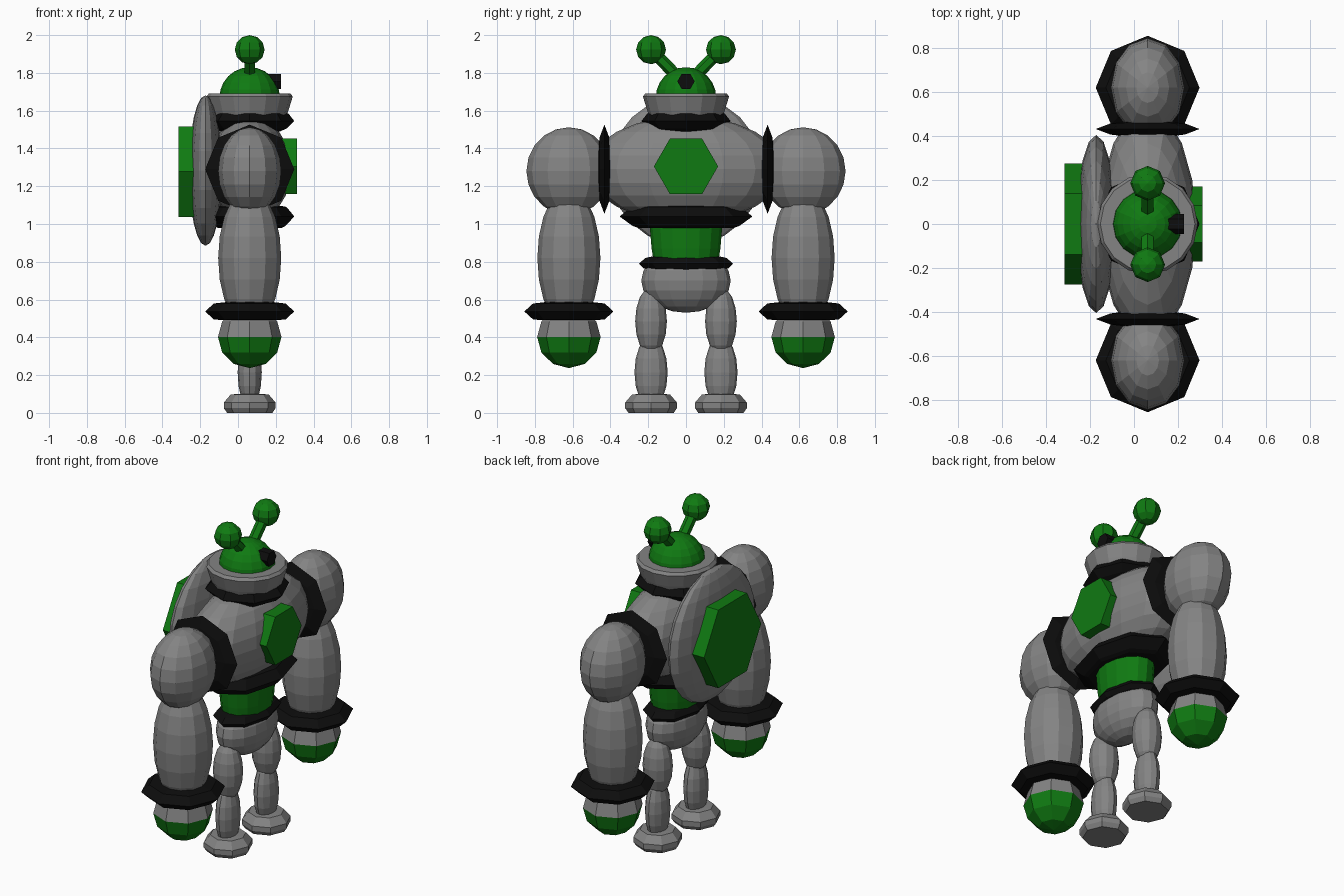
import bpy, bmesh, math
from mathutils import Vector, Matrix

if "Cube" in bpy.data.objects:
    bpy.data.objects.remove(bpy.data.objects["Cube"])

CX = 0.062  # body axis; the figure looks towards +x


def material(name, rgb):
    m = bpy.data.materials.new(name)
    m.diffuse_color = (*rgb, 1)
    m.use_nodes = True
    m.node_tree.nodes["Principled BSDF"].inputs["Base Color"].default_value = m.diffuse_color
    return m


GREY = material("grey metal", (0.23, 0.23, 0.23))
GREEN = material("green", (0.005, 0.195, 0.006))
BLACK = material("black rubber", (0.004, 0.004, 0.004))


def finish(bm, name, mats, loc, scale=(1, 1, 1), rot=None):
    """Bake the transform and make a flat-shaded object."""
    bmesh.ops.transform(bm, matrix=Matrix.Diagonal((*scale, 1)), verts=bm.verts)
    if rot is not None:
        bmesh.ops.transform(bm, matrix=rot, verts=bm.verts)
    bmesh.ops.translate(bm, vec=Vector(loc), verts=bm.verts)
    bmesh.ops.recalc_face_normals(bm, faces=bm.faces)
    me = bpy.data.meshes.new(name)
    bm.to_mesh(me)
    bm.free()
    for m in mats:
        me.materials.append(m)
    ob = bpy.data.objects.new(name, me)
    bpy.context.collection.objects.link(ob)
    return ob


def ball(name, mat, loc, radii, segs=12, rings=8):
    bm = bmesh.new()
    bmesh.ops.create_uvsphere(bm, u_segments=segs, v_segments=rings, radius=1)
    return finish(bm, name, [mat], loc, radii)


def lathe(name, mat, loc, profile, segs=8, scale=(1, 1, 1), rot=None):
    """Spin (radius, height) points round z and cap both ends."""
    bm = bmesh.new()
    loops = [[bm.verts.new((r * math.cos(2 * math.pi * i / segs),
                            r * math.sin(2 * math.pi * i / segs), z))
              for i in range(segs)] for r, z in profile]
    for a, b in zip(loops, loops[1:]):
        for i in range(segs):
            j = (i + 1) % segs
            bm.faces.new((a[i], a[j], b[j], b[i]))
    bm.faces.new(loops[0][::-1])
    bm.faces.new(loops[-1])
    return finish(bm, name, [mat], loc, scale, rot)


def rod(name, mat, a, b, r, segs=8):
    a, b = Vector(a), Vector(b)
    d = b - a
    return lathe(name, mat, a, [(r, 0), (r, d.length)], segs,
                 rot=d.to_track_quat('Z', 'X').to_matrix().to_4x4())


# Turns lathe axis z to +x while x goes to -z, and y stays sideways
ALONG_X = Matrix.Rotation(math.pi / 2, 4, 'Y')
ALONG_Y = Matrix.Rotation(math.pi / 2, 4, 'X')


def hex_plate(name, mat, x0, x1, z, r):
    """Hexagon facing along x with corners pointing sideways."""
    turn = ALONG_X @ Matrix.Rotation(math.pi / 2, 4, 'Z')
    return lathe(name, mat, (x0, 0, z), [(r, 0), (r, x1 - x0)], 6, rot=turn)


# Head
ball("head_dome", GREEN, (CX, 0, 1.67), (0.16, 0.16, 0.16), 16, 12)
hex_plate("eye", BLACK, CX + 0.09, 0.228, 1.755, 0.046)
lathe("collar", GREY, (CX, 0, 0),
      [(0.19, 1.56), (0.205, 1.60), (0.228, 1.675), (0.215, 1.692), (0.15, 1.692)], 16)
lathe("neck_ring", BLACK, (CX, 0, 1.545),
      [(0.16, -0.055), (0.195, -0.04), (0.236, 0), (0.205, 0.04), (0.16, 0.045)])

# Torso
ball("torso", GREY, (CX, 0, 1.29), (0.22, 0.52, 0.28), 16, 12)
hex_plate("chest_plate", GREEN, 0.2, 0.312, 1.305, 0.17)
ball("back_shell", GREY, (-0.172, 0, 1.283), (0.088, 0.405, 0.398), 16, 12)
hex_plate("back_plate", GREEN, -0.316, -0.2, 1.277, 0.276)

# Waist and hips, wider sideways than deep
lathe("rib_ring", BLACK, (CX, 0, 1.04),
      [(0.17, -0.06), (0.19, -0.05), (0.236, 0), (0.195, 0.05), (0.17, 0.055)],
      scale=(1, 1.49, 1))
lathe("waist", GREEN, (CX, 0, 0), [(0.168, 0.78), (0.182, 0.87), (0.195, 1.02)], 16,
      scale=(0.73, 1, 1))
lathe("hip_ring", BLACK, (CX, 0, 0.79),
      [(0.19, -0.035), (0.225, -0.025), (0.25, 0), (0.215, 0.03), (0.18, 0.038)],
      scale=(0.61, 1, 1))
ball("pelvis", GREY, (CX, 0, 0.70), (0.135, 0.237, 0.17), 16, 10)

for side, s in (("left", 1), ("right", -1)):
    # Antenna
    rod(side + "_antenna_rod", GREEN, (CX, s * 0.05, 1.785), (CX, s * 0.185, 1.923), 0.032, 6)
    ball(side + "_antenna_ball", GREEN, (CX, s * 0.185, 1.923), (0.079, 0.079, 0.077), 8, 6)

    # Arm
    lathe(side + "_shoulder_ring", BLACK, (CX, s * 0.432, 1.29),
          [(0.1, -0.034), (0.17, -0.025), (0.236, 0), (0.17, 0.025), (0.1, 0.034)],
          rot=ALONG_Y)
    ball(side + "_upper_arm", GREY, (CX, s * 0.62, 1.28), (0.167, 0.225, 0.232), 12, 10)
    ball(side + "_forearm", GREY, (CX, s * 0.62, 0.82), (0.167, 0.167, 0.37), 12, 10)
    lathe(side + "_wrist_ring", BLACK, (CX, s * 0.62, 0.537),
          [(0.12, -0.048), (0.19, -0.042), (0.236, 0), (0.19, 0.042), (0.12, 0.05)])
    hand = ball(side + "_hand", GREY, (CX, s * 0.62, 0.402), (0.168, 0.168, 0.165), 8, 6)
    hand.data.materials.append(GREEN)
    for f in hand.data.polygons:  # green lower half
        f.material_index = 1 if f.center.z < 0.40 else 0

    # Leg
    ball(side + "_thigh", GREY, (CX, s * 0.185, 0.485), (0.085, 0.084, 0.18), 12, 8)
    ball(side + "_shin", GREY, (CX, s * 0.185, 0.215), (0.064, 0.088, 0.19), 12, 8)
    lathe(side + "_foot", GREY, (CX, s * 0.185, 0),
          [(0.12, 0), (0.137, 0.025), (0.137, 0.055), (0.1, 0.098), (0.05, 0.1)])
